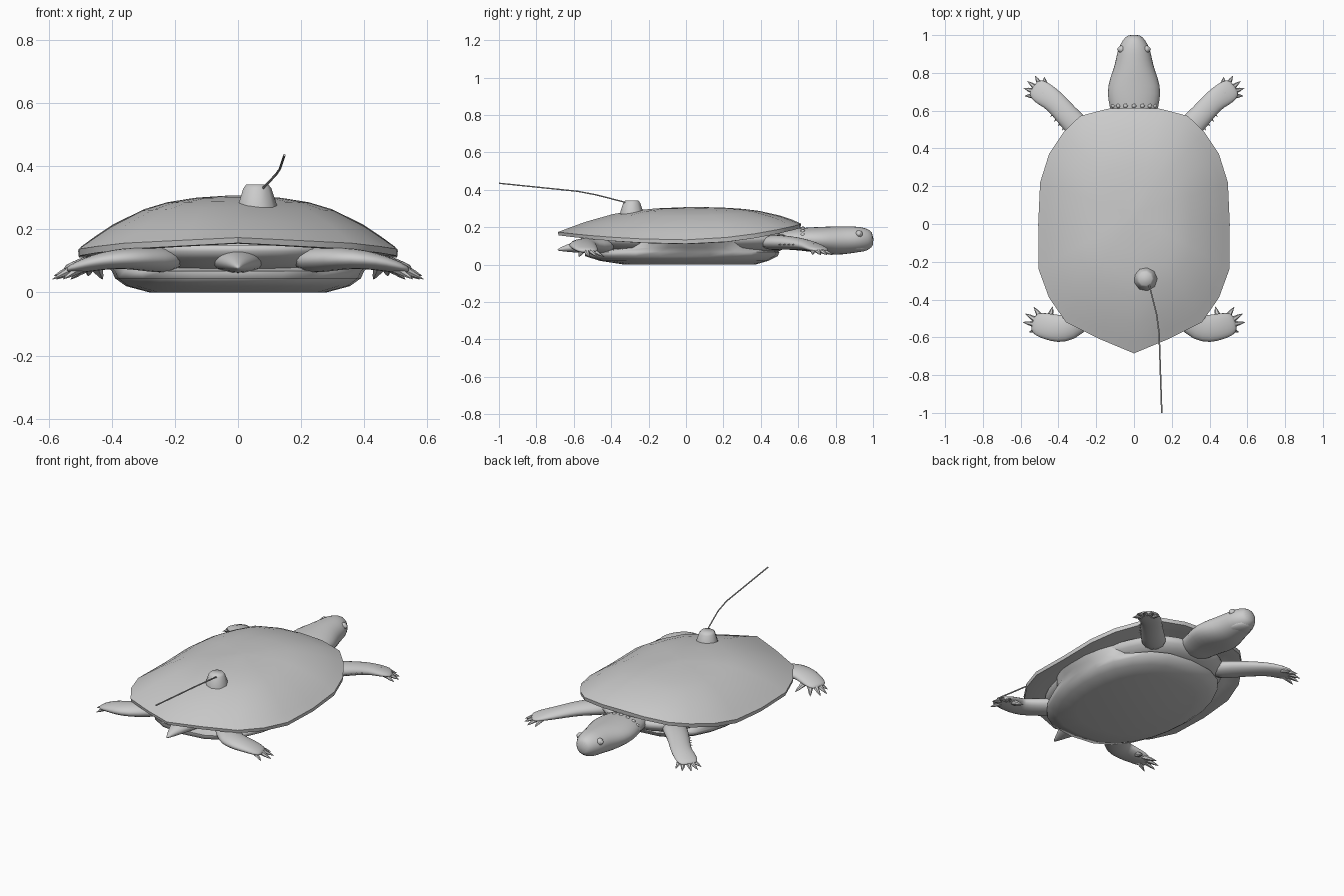
import bpy, bmesh, math
from mathutils import Vector

if "Cube" in bpy.data.objects:
    bpy.data.objects.remove(bpy.data.objects["Cube"])

grey = bpy.data.materials.new("plain grey")
grey.use_nodes = True
grey.diffuse_color = (0.6, 0.6, 0.6, 1)
grey.node_tree.nodes["Principled BSDF"].inputs["Base Color"].default_value = (0.6, 0.6, 0.6, 1)


def skin_rings(name, rings, subdiv=0, angle=40):
    """Bridge equal-sized rings of points into a closed surface."""
    bm = bmesh.new()
    loops = [[bm.verts.new(p) for p in r] for r in rings]
    for a, b in zip(loops, loops[1:]):
        for i in range(len(a)):
            j = (i + 1) % len(a)
            bm.faces.new((a[i], a[j], b[j], b[i]))
    bm.faces.new(loops[0][::-1])
    bm.faces.new(loops[-1])
    bmesh.ops.recalc_face_normals(bm, faces=bm.faces)
    mesh = bpy.data.meshes.new(name)
    bm.to_mesh(mesh)
    bm.free()
    ob = bpy.data.objects.new(name, mesh)
    bpy.context.collection.objects.link(ob)
    mesh.materials.append(grey)
    if subdiv:
        m = ob.modifiers.new("smooth", 'SUBSURF')
        m.levels = m.render_levels = subdiv
    bpy.ops.object.select_all(action='DESELECT')
    ob.select_set(True)
    bpy.context.view_layer.objects.active = ob
    if subdiv:
        bpy.ops.object.shade_smooth()
    else:
        bpy.ops.object.shade_smooth_by_angle(angle=math.radians(angle))


def limb(name, stations, side=1, sides=10, subdiv=1):
    """Tube along (x, y, z, half width, half height) stations."""
    pts = [Vector((s[0] * side, s[1], s[2])) for s in stations]
    rings = []
    for i, (p, s) in enumerate(zip(pts, stations)):
        d = (pts[min(i + 1, len(pts) - 1)] - pts[max(i - 1, 0)]).normalized()
        across = d.cross(Vector((0, 0, 1))).normalized()
        up = across.cross(d)
        angles = [math.tau * k / sides for k in range(sides)]
        rings.append([p + across * s[3] * math.cos(t) + up * s[4] * math.sin(t) for t in angles])
    skin_rings(name, rings, subdiv)


# Domed carapace: scaled copies of one outline, with a thin overhanging lip
half = [(0, .615), (.14, .61), (.285, .572), (.37, .49), (.45, .37), (.497, .22), (.507, 0),
        (.505, -.24), (.45, -.39), (.36, -.52), (.18, -.61), (0, -.685)]
outline = half + [(-x, y) for x, y in half[-2:0:-1]]
MID = .05


def rim_z(y):
    return .115 + (.08 * (y / .6) ** 2 if y > 0 else .045 * (y / .68) ** 2)


def shell_ring(s, rise, lift=0):
    ring = []
    for x, y in outline:
        z0 = rim_z(y)
        front = max(0, y - MID) / (abs(y - MID) + abs(x))
        f = rise ** (1 - .3 * front)
        ring.append((x * s, MID + (y - MID) * s, z0 + (.308 - z0) * f + lift))
    return ring


dome = [(.04, 1), (.28, .95), (.45, .87), (.6, .74), (.8, .46), (.92, .24), (1, .09)]
rings = [shell_ring(s, f) for s, f in dome]
rings += [shell_ring(s, 0, l) for s, l in ((.995, -.004), (.95, -.006), (.85, 0), (.5, .02))]
skin_rings("carapace", rings, angle=40)


# Plastron, flat below and joined to the carapace by side bridges
def oval(w, back, front, z, n=24):
    ring = []
    for k in range(n):
        t = math.tau * k / n
        c, s = math.cos(t), math.sin(t)
        ring.append((w * math.copysign(abs(c) ** .75, c), s * (front if s > 0 else -back), z))
    return ring


skin_rings("plastron", [oval(.28, -.33, .37, 0), oval(.355, -.46, .44, .02),
                        oval(.39, -.54, .49, .045), oval(.4, -.54, .5, .068),
                        oval(.425, -.38, .4, .09), oval(.465, -.33, .36, .14)], angle=75)

# Soft body between the two shells
skin_rings("body", [oval(.2, -.35, .4, .05), oval(.34, -.5, .52, .07), oval(.38, -.54, .57, .11),
                    oval(.42, -.61, .58, .15), oval(.3, -.42, .5, .18)], subdiv=1)

# Neck and head
limb("head", [(0, .45, .13, .1, .05), (0, .58, .135, .118, .058), (0, .65, .135, .142, .066),
              (0, .73, .13, .146, .074), (0, .81, .128, .115, .08), (0, .87, .132, .098, .075),
              (0, .93, .135, .088, .07), (0, .975, .135, .06, .058), (0, 1.003, .138, .035, .035)],
     sides=14)
limb("lower_jaw", [(0, .84, .09, .07, .022), (0, .9, .09, .07, .026), (0, .95, .092, .056, .025),
                   (0, .985, .102, .03, .018)], sides=12)

# Pointed tail
limb("tail", [(0, -.4, .1, .11, .045), (0, -.5, .1, .085, .042), (0, -.58, .095, .055, .034),
              (0, -.64, .087, .027, .02), (0, -.69, .078, .004, .004)])

front_leg = [(.2, .42, .115, .075, .045), (.29, .505, .12, .072, .042), (.36, .58, .115, .064, .036),
             (.42, .65, .104, .062, .03), (.465, .68, .094, .066, .025),
             (.505, .708, .083, .066, .018), (.535, .73, .075, .046, .011)]
front_claws = [(.475, .778), (.523, .784), (.563, .755), (.584, .72), (.578, .678)]
hind_leg = [(.2, -.4, .1, .075, .045), (.28, -.49, .105, .075, .042), (.345, -.55, .108, .078, .036),
            (.4, -.556, .105, .08, .032), (.46, -.542, .093, .073, .027),
            (.505, -.53, .08, .068, .02), (.54, -.52, .07, .045, .012)]
hind_claws = [(.43, -.437), (.53, -.44), (.575, -.475), (.588, -.52), (.555, -.572)]

for side, word in ((1, "left"), (-1, "right")):
    # Legs with clawed toes fanning out from the foot
    for label, leg, claws in (("front", front_leg, front_claws), ("hind", hind_leg, hind_claws)):
        limb(f"{word}_{label}_leg", leg, side)
        palm = Vector(leg[4][:3])
        for i, (x, y) in enumerate(claws):
            tip = Vector((x, y, .042 if label == "hind" else .052))
            toe = []
            for t, w in ((.1, .02), (.45, .02), (.66, .013), (.82, .009), (1, .001)):
                p = palm.lerp(tip, t)
                toe.append((p.x, p.y, p.z + .01 * (1 - t), w, w * .8))
            limb(f"{word}_{label}_toe_{i + 1}", toe, side, sides=6, subdiv=0)
    # Spiky scales along the trailing edge of the front leg
    for i in range(4):
        x, y = .36 + .02 * i, .52 + .024 * i
        limb(f"{word}_leg_scale_{i + 1}", [(x - .025, y + .03, .112, .018, .014),
                                           (x + .022, y - .025, .106, .001, .001)],
             side, sides=6, subdiv=0)
    # Eyes with a raised lid
    for part, r, out in (("eyelid", .02, .066), ("eye", .012, .077)):
        bpy.ops.mesh.primitive_uv_sphere_add(segments=12, ring_count=8, radius=r,
                                             location=(side * out, .925, .163))
        eye = bpy.context.object
        eye.name = f"{word}_{part}"
        eye.data.materials.append(grey)
        bpy.ops.object.shade_smooth()

# Small scales around the neck, just outside the shell
for i in range(9):
    a = math.pi * i / 8
    bpy.ops.mesh.primitive_ico_sphere_add(subdivisions=1, radius=.014,
                                          location=(.117 * math.cos(a), .625, .137 + .055 * math.sin(a)))
    bump = bpy.context.object
    bump.name = f"neck_scale_{i + 1}"
    bump.data.materials.append(grey)
    bpy.ops.object.shade_smooth()

# Transmitter housing on the back
skin_rings("transmitter", [[(.06 + r * math.cos(math.tau * k / 9), -.29 + r * math.sin(math.tau * k / 9), z)
                            for k in range(9)]
                           for r, z in ((.066, .25), (.064, .275), (.046, .33), (.036, .342))], angle=75)

# Trailing wire antenna
wire = [(.075, -.31, .325), (.085, -.34, .337), (.12, -.48, .373), (.133, -.58, .392), (.147, -1, .435)]
limb("antenna", [(*p, .004, .004) for p in wire], sides=6, subdiv=0)
